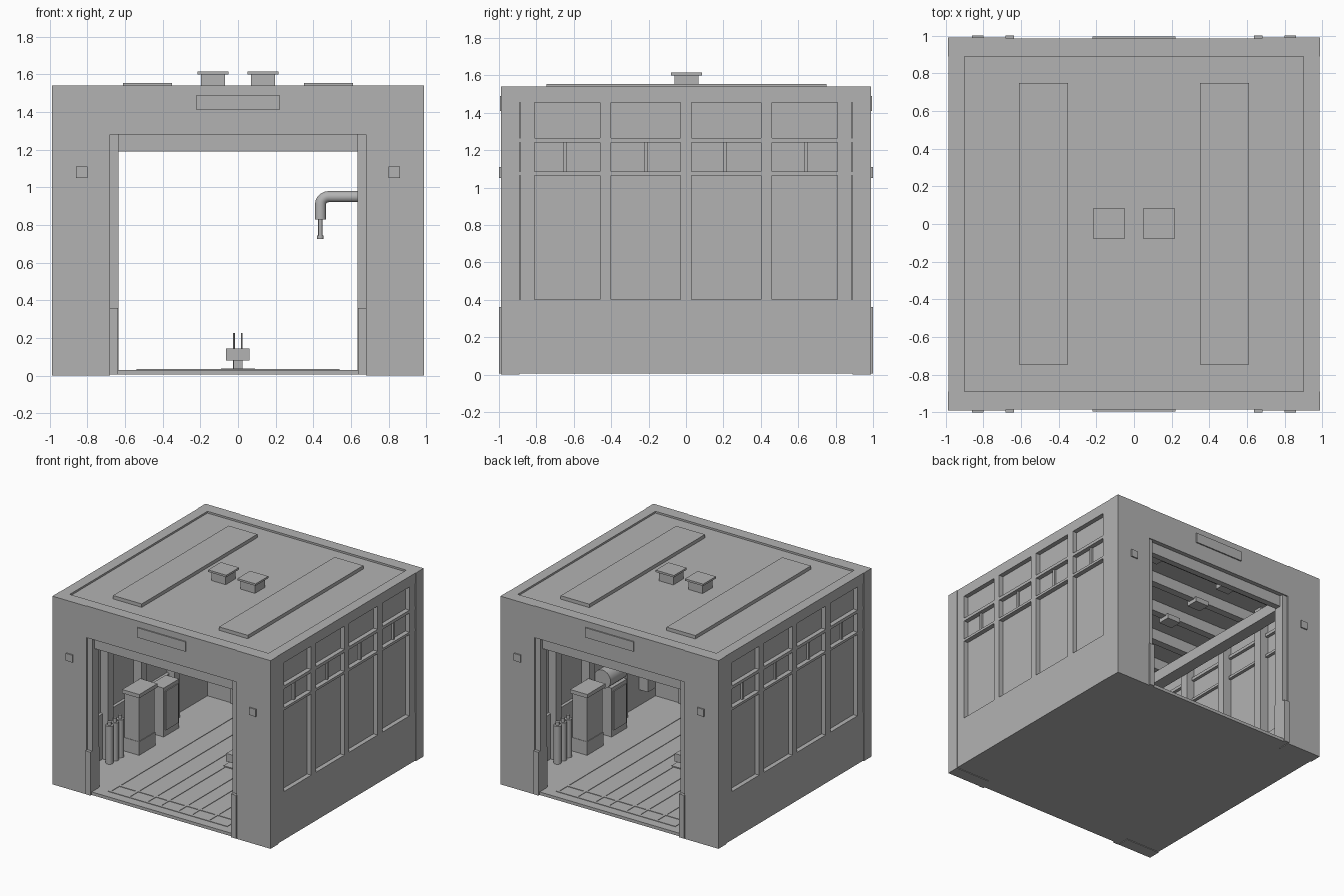
import bpy, math
from mathutils import Vector

cube = bpy.data.objects.get("Cube")
if cube:
    bpy.data.objects.remove(cube, do_unlink=True)

grey = bpy.data.materials.new("plain grey")
grey.use_nodes = True
colour = (0.45, 0.45, 0.45, 1)
grey.diffuse_color = colour
grey.node_tree.nodes["Principled BSDF"].inputs["Base Color"].default_value = colour

FACES = [(0, 2, 3, 1), (4, 5, 7, 6), (0, 1, 5, 4), (2, 6, 7, 3), (0, 4, 6, 2), (1, 3, 7, 5)]
W, IN, ROOF = 0.985, 0.9, 1.54      # outer wall, inner wall, parapet height
FLOOR = 0.03


def box(name, xs, ys, zs):
    xs, ys, zs = sorted(xs), sorted(ys), sorted(zs)
    verts = [(x, y, z) for x in xs for y in ys for z in zs]
    # reversed winding keeps the normals outward
    mesh = bpy.data.meshes.new(name)
    mesh.from_pydata(verts, [], [f[::-1] for f in FACES])
    mesh.materials.append(grey)
    bm_ob = bpy.data.objects.new(name, mesh)
    bpy.context.collection.objects.link(bm_ob)
    fix_normals(mesh)
    return bm_ob


def fix_normals(mesh):
    import bmesh
    bm = bmesh.new()
    bm.from_mesh(mesh)
    bmesh.ops.recalc_face_normals(bm, faces=bm.faces)
    bm.to_mesh(mesh)
    bm.free()


def rod(name, a, b, r, sides=16):
    a, b = Vector(a), Vector(b)
    bpy.ops.mesh.primitive_cylinder_add(vertices=sides, radius=r, depth=(b - a).length,
                                        location=(a + b) / 2)
    ob = bpy.context.object
    ob.name = name
    ob.rotation_euler = (b - a).to_track_quat('Z', 'Y').to_euler()
    ob.data.materials.append(grey)
    bpy.ops.object.shade_smooth_by_angle()
    return ob


def flip(pair, s):
    return [s * v for v in pair]


# Floor slab and roof with recessed deck
box("floor_slab", (-W, W), (-W, W), (0.005, FLOOR))
box("roof_deck", (-IN, IN), (-IN, IN), (1.48, 1.525))

# Side walls: frame bars around recessed panes
columns = [(-0.9, -0.885), (-0.81, -0.46), (-0.4, -0.03),
           (0.03, 0.4), (0.46, 0.81), (0.885, 0.9)]
rows = [(0.4, 1.065), (1.085, 1.24), (1.265, 1.455)]
stiles = [-W] + [v for c in columns for v in c] + [W]
for s, side in ((1, "left"), (-1, "right")):
    wall = flip((IN, W), s)
    box(side + "_wall_base", wall, (-W, W), (0.005, 0.4))
    box(side + "_wall_top", wall, (-W, W), (1.455, ROOF))
    for a, b in zip(stiles[::2], stiles[1::2]):
        box(side + "_window_stile", wall, (a, b), (0.4, 1.455))
    for y0, y1 in columns:
        for (_, low), (high, _) in zip(rows, rows[1:]):
            box(side + "_window_rail", wall, (y0, y1), (low, high))
        box(side + "_window_pane", flip((0.925, 0.948), s), (y0, y1), (0.4, 1.455))
    for y in (-0.645, -0.215, 0.21, 0.64):
        box(side + "_window_divider", flip((0.925, 0.965), s), (y - 0.009, y + 0.009), rows[1])

    # Inner pilasters and long beam on the wall
    for y in (-0.43, 0, 0.43):
        box(side + "_pilaster", flip((0.85, IN), s), (y - 0.035, y + 0.035), (FLOOR, 1.48))
    box(side + "_long_beam", flip((0.75, 0.85), s), (-IN, IN), (1.28, 1.37))

    # Roof panels and vents
    box(side + "_roof_panel", flip((0.35, 0.61), s), (-0.745, 0.75), (1.52, 1.553))
    box(side + "_vent_neck", flip((0.068, 0.197), s), (-0.062, 0.067), (1.52, 1.6))
    box(side + "_vent_cap", flip((0.05, 0.215), s), (-0.08, 0.085), (1.598, 1.614))

# Front and back walls with open gateway
for s, end in ((-1, "front"), (1, "back")):
    for t in (-1, 1):
        box(end + "_pillar", flip((0.68, W + 0.003), t), flip((0.89, 0.99), s), (0, ROOF))
        box(end + "_jamb", flip((0.635, 0.69), t), flip((0.89, 0.975), s), (FLOOR, 1.28))
        box(end + "_jamb_guard", flip((0.637, 0.683), t), flip((0.88, 1.0), s), (0.005, 0.36))
        box(end + "_wall_lamp", flip((0.8, 0.86), t), flip((0.98, 1.0), s), (1.05, 1.11))
    box(end + "_header", (-0.68, 0.68), flip((0.89, 0.985), s), (1.28, ROOF))
    box(end + "_rolled_door", (-0.64, 0.64), flip((0.9, 0.95), s), (1.19, 1.285))
    box(end + "_sign_plate", (-0.22, 0.22), flip((0.98, 0.995), s), (1.41, 1.49))

# Ceiling beams with lamps
for i in range(5):
    y = -0.66 + 0.33 * i
    box("ceiling_beam", (-IN, IN), (y - 0.03, y + 0.03), (1.39, 1.49))
    for x in (-0.35, 0.35):
        box("ceiling_lamp", (x - 0.06, x + 0.06), (y - 0.05, y + 0.05), (1.36, 1.4))

# Floor tracks
for s in (-1, 1):
    for x in (0.53, 0.36, 0.2, 0.08):
        box("floor_track", flip((x - 0.01, x + 0.01), s), (-0.9, 0.9), (FLOOR, 0.034))
    for y in (0.78, 0.9):
        box("floor_cross_strip", (-0.54, 0.54), flip((y - 0.01, y + 0.01), s), (FLOOR, 0.034))

# Equipment along both walls, turned half round for the second side
for s in (1, -1):
    for y in (-0.49, -0.42, -0.35):
        rod("gas_cylinder", (-0.82 * s, y * s, FLOOR), (-0.82 * s, y * s, 0.34), 0.029)
        rod("cylinder_valve", (-0.82 * s, y * s, 0.34), (-0.82 * s, y * s, 0.37), 0.014)
    x = flip((-0.85, -0.72), s)
    box("tall_cabinet_plinth", flip((-0.86, -0.715), s), flip((-0.258, -0.047), s), (FLOOR, 0.14))
    box("tall_cabinet", x, flip((-0.255, -0.05), s), (0.14, 0.51))
    box("tall_cabinet_cap", flip((-0.86, -0.705), s), flip((-0.27, -0.035), s), (0.505, 0.535))
    box("short_cabinet", flip((-0.87, -0.75), s), flip((0.11, 0.31), s), (FLOOR, 0.43))
    box("short_cabinet_door", flip((-0.75, -0.742), s), flip((0.13, 0.29), s), (0.08, 0.4))

# Tank above the left cabinet and a wall box
rod("motor_tank", (0.8, -0.06, 0.51), (0.8, -0.28, 0.51), 0.075, 20)
box("wall_box", (0.82, IN), (-0.78, -0.68), (0.16, 0.33))

# Hanging wall arm with nozzle
curve = bpy.data.curves.new("wall_arm", 'CURVE')
curve.dimensions = '3D'
curve.bevel_depth = 0.031
curve.bevel_resolution = 3
curve.use_fill_caps = True
path = [(0.9, 0, 0.95)]
for i in range(6):
    a = math.radians(90 + 18 * i)
    path.append((0.48 + 0.042 * math.cos(a), 0, 0.908 + 0.042 * math.sin(a)))
path.append((0.438, 0, 0.83))
spline = curve.splines.new('POLY')
spline.points.add(len(path) - 1)
for p, co in zip(spline.points, path):
    p.co = (*co, 1)
curve.materials.append(grey)
bpy.context.collection.objects.link(bpy.data.objects.new("wall_arm", curve))
rod("arm_nozzle", (0.437, 0, 0.74), (0.437, 0, 0.84), 0.011)
rod("nozzle_tip", (0.437, 0, 0.725), (0.437, 0, 0.745), 0.017)

# Floor pedestal with two pins
box("pedestal_block", (-0.065, 0.06), (-0.06, 0.06), (0.08, 0.145))
for x in (-0.022, 0.02):
    rod("pedestal_pin", (x, 0, FLOOR), (x, 0, 0.225), 0.005, 8)
box("pedestal_foot", (-0.025, 0.025), (-0.025, 0.025), (FLOOR, 0.085))
box("pedestal_plate", (-0.09, 0.09), (-0.06, 0.06), (FLOOR, 0.038))
